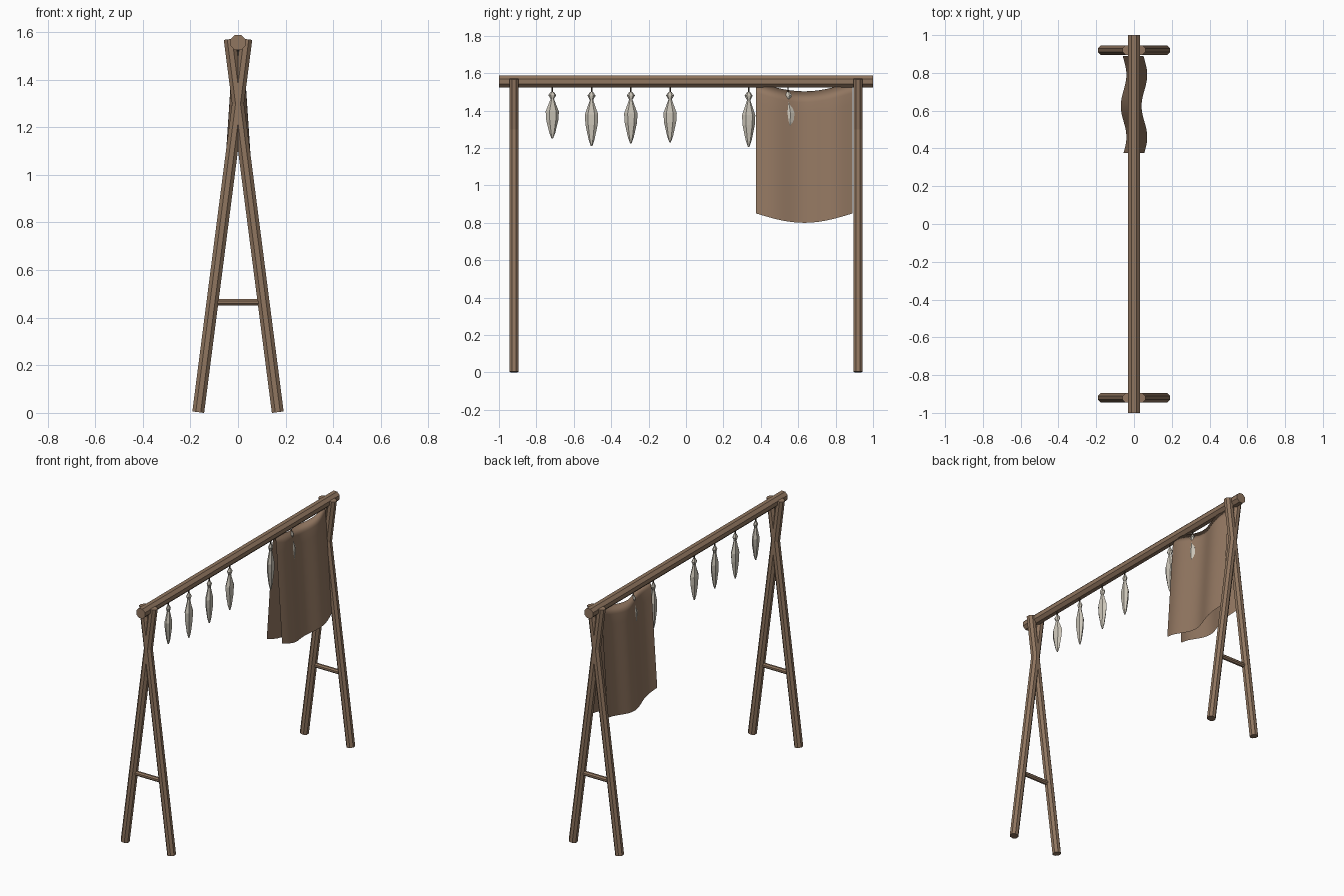
import bpy, bmesh, math
from mathutils import Vector, Matrix

if "Cube" in bpy.data.objects:
    bpy.data.objects.remove(bpy.data.objects["Cube"])


def material(name, rgb):
    m = bpy.data.materials.new(name)
    m.use_nodes = True
    m.diffuse_color = (*rgb, 1)
    m.node_tree.nodes["Principled BSDF"].inputs["Base Color"].default_value = (*rgb, 1)
    return m


wood = material("brown wood", (0.28, 0.18, 0.115))
hide = material("tanned hide", (0.29, 0.185, 0.12))
scale_skin = material("pale fish", (0.6, 0.56, 0.48))
cord = material("dark cord", (0.06, 0.045, 0.03))


def finish(name, bm, mat):
    bmesh.ops.recalc_face_normals(bm, faces=bm.faces)
    mesh = bpy.data.meshes.new(name)
    bm.to_mesh(mesh)
    bm.free()
    mesh.materials.append(mat)
    ob = bpy.data.objects.new(name, mesh)
    bpy.context.collection.objects.link(ob)
    return ob


def pole(name, a, b, radius, mat=wood, sides=8):
    """Straight faceted rod between two points."""
    a, b = Vector(a), Vector(b)
    d = b - a
    bm = bmesh.new()
    turn = d.to_track_quat("Z", "Y").to_matrix().to_4x4()
    spin = Matrix.Rotation(math.pi / sides, 4, "Z")
    bmesh.ops.create_cone(bm, cap_ends=True, segments=sides, radius1=radius, radius2=radius,
                          depth=d.length, matrix=Matrix.Translation((a + b) / 2) @ turn @ spin)
    return finish(name, bm, mat)


# Ridge beam and the two crossed-leg end frames
BEAM_Z = 1.556
pole("ridge_beam", (0, -1, BEAM_Z), (0, 1, BEAM_Z), 0.034)
for end, y in (("front", -0.92), ("back", 0.92)):
    for side, s in (("left", 1), ("right", -1)):
        pole(f"{end}_{side}_leg", (s * 0.167, y, 0.003), (-s * 0.035, y, 1.57), 0.027)
    pole(f"{end}_crossbar", (-0.105, y, 0.465), (0.105, y, 0.465), 0.015)


# Hide draped over the beam: rows run down one side and up the other
def drape(rows=12, cols=28):
    bm = bmesh.new()
    y0, y1 = 0.375, 0.89
    grid = []
    for r in range(-rows, rows + 1):
        t = abs(r) / rows
        line = []
        for c in range(cols + 1):
            v = c / cols
            y = y0 + (y1 - y0) * v
            spread = math.copysign(0.008 + 0.047 * t, r) if r else 0
            x = spread + 0.015 * math.cos(math.tau * (y - 0.46) / 0.33)
            z = 1.553 - 0.703 * t - 0.05 * math.sin(math.pi * v)
            line.append(bm.verts.new((x, y, z)))
        grid.append(line)
    for p, q in zip(grid, grid[1:]):
        for i in range(cols):
            bm.faces.new((p[i], p[i + 1], q[i + 1], q[i])).smooth = True
    return finish("draped_hide", bm, hide)


drape()

# Hanging fish: (fraction down from the tail, half width, half thickness)
FISH = ((0, 0.008, 0.006), (0.07, 0.022, 0.013), (0.15, 0.009, 0.009), (0.42, 0.036, 0.019),
        (0.6, 0.033, 0.018), (0.88, 0.016, 0.011), (1, 0.004, 0.004))


def fish(name, y, length, yaw, sides=6):
    bm = bmesh.new()
    rings = []
    for f, w, d in FISH:
        ring = []
        for k in range(sides):
            a = math.tau * k / sides
            ring.append(bm.verts.new((d * math.sin(a), w * math.cos(a), -f * length)))
        rings.append(ring)
    for p, q in zip(rings, rings[1:]):
        for k in range(sides):
            n = (k + 1) % sides
            bm.faces.new((p[k], p[n], q[n], q[k]))
    bm.faces.new(rings[0])
    bm.faces.new(rings[-1])
    ob = finish(name, bm, scale_skin)
    ob.location = (0, y, 1.5)
    ob.rotation_euler.z = math.radians(yaw)


CATCH = ((-0.715, 0.25, 10), (-0.505, 0.29, -6), (-0.295, 0.275, 4),
         (-0.085, 0.27, -8), (0.335, 0.295, 8), (0.545, 0.27, -15))
for i, (y, length, yaw) in enumerate(CATCH, 1):
    fish(f"fish_{i}", y, length, yaw)
    pole(f"fish_cord_{i}", (0, y, 1.49), (0, y, BEAM_Z), 0.004, cord, 5)
